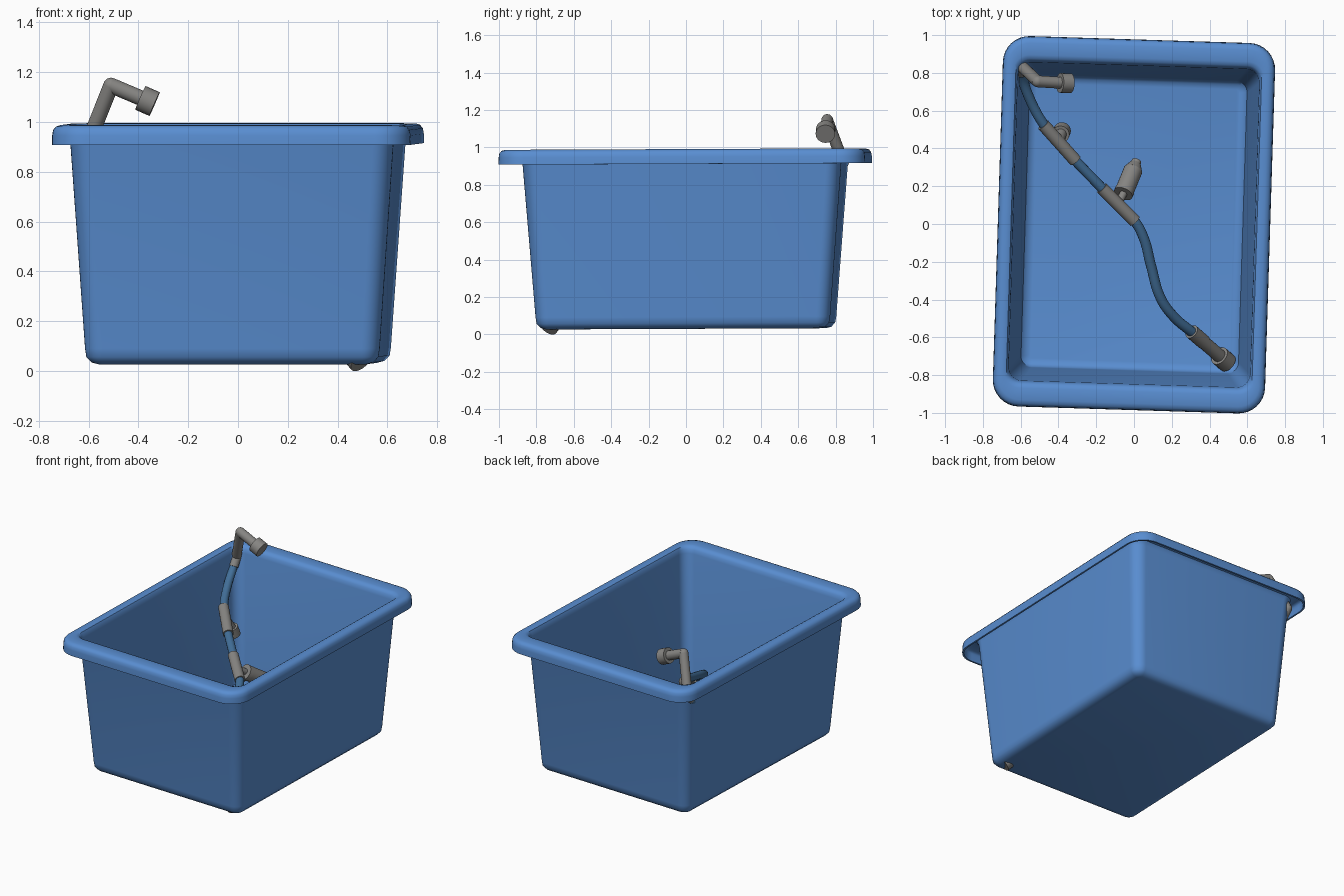
import bpy, bmesh, math
from mathutils import Vector

cube = bpy.data.objects.get("Cube")
if cube:
    bpy.data.objects.remove(cube, do_unlink=True)


def material(name, rgb):
    m = bpy.data.materials.new(name)
    m.use_nodes = True
    m.diffuse_color = (*rgb, 1)
    m.node_tree.nodes["Principled BSDF"].inputs["Base Color"].default_value = (*rgb, 1)
    return m


BLUE = material("tub blue", (0.10, 0.27, 0.64))
HOSE = material("hose blue", (0.055, 0.16, 0.32))
GREY = material("fitting grey", (0.24, 0.235, 0.225))


def finish(name, bm, mat):
    mesh = bpy.data.meshes.new(name)
    bm.to_mesh(mesh)
    bm.free()
    mesh.materials.append(mat)
    ob = bpy.data.objects.new(name, mesh)
    bpy.context.collection.objects.link(ob)
    return ob


def smooth(ob, degrees=35):
    bpy.ops.object.select_all(action="DESELECT")
    ob.select_set(True)
    bpy.context.view_layer.objects.active = ob
    for mod in list(ob.modifiers):
        bpy.ops.object.modifier_apply(modifier=mod.name)
    bpy.ops.object.shade_smooth_by_angle(angle=math.radians(degrees))


def rounded_ring(bm, hx, hy, r, z, steps=8):
    """Loop of vertices around a rounded rectangle."""
    verts = []
    for q, (sx, sy) in enumerate([(1, 1), (-1, 1), (-1, -1), (1, -1)]):
        for i in range(steps + 1):
            a = (q + i / steps) * math.pi / 2
            verts.append(bm.verts.new((sx * (hx - r) + r * math.cos(a),
                                       sy * (hy - r) + r * math.sin(a), z)))
    return verts


# Tub: inner skin from floor up and over the rolled lip (half x, half y, corner, height)
profile = [
    (0.535, 0.730, 0.02, 0.042),
    (0.560, 0.755, 0.04, 0.048),
    (0.576, 0.771, 0.055, 0.065),
    (0.580, 0.776, 0.06, 0.095),
    (0.639, 0.843, 0.07, 0.945),
    (0.643, 0.850, 0.07, 0.970),
    (0.651, 0.862, 0.075, 0.985),
    (0.664, 0.882, 0.085, 0.991),
    (0.688, 0.945, 0.11, 0.991),
    (0.705, 0.965, 0.125, 0.985),
    (0.716, 0.976, 0.135, 0.972),
    (0.720, 0.980, 0.14, 0.950),
    (0.721, 0.981, 0.14, 0.912),
]
bm = bmesh.new()
rings = [rounded_ring(bm, *p) for p in profile]
bm.faces.new(rings[0])
for low, high in zip(rings, rings[1:]):
    n = len(low)
    for i in range(n):
        j = (i + 1) % n
        bm.faces.new((low[j], low[i], high[i], high[j]))
tub = finish("tub", bm, BLUE)
tub.rotation_euler = (math.radians(0.25), 0, math.radians(-1.8))
shell = tub.modifiers.new("wall", "SOLIDIFY")
shell.thickness = 0.012
shell.offset = -1
smooth(tub)


def rod(name, start, end, r, r_end=None, sides=24):
    """Capped cylinder or cone between two points."""
    a, b = Vector(start), Vector(end)
    bm = bmesh.new()
    bmesh.ops.create_cone(bm, cap_ends=True, segments=sides, radius1=r,
                          radius2=r_end or r, depth=(b - a).length)
    ob = finish(name, bm, GREY)
    ob.location = (a + b) / 2
    ob.rotation_euler = (b - a).to_track_quat("Z", "Y").to_euler()
    smooth(ob)
    return ob


def joint(name, centre, r):
    bm = bmesh.new()
    bmesh.ops.create_uvsphere(bm, u_segments=24, v_segments=12, radius=r)
    ob = finish(name, bm, GREY)
    ob.location = centre
    smooth(ob)


# Hose running from the top elbow down to the floor outlet
path = [(-0.60, 0.84, 0.92), (-0.595, 0.79, 0.85), (-0.555, 0.67, 0.775),
        (-0.48, 0.53, 0.72), (-0.395, 0.425, 0.68), (-0.31, 0.335, 0.645),
        (-0.165, 0.185, 0.59), (-0.085, 0.10, 0.56), (0.0, 0.02, 0.53),
        (0.05, -0.07, 0.50), (0.09, -0.22, 0.45), (0.14, -0.39, 0.39),
        (0.21, -0.49, 0.33), (0.31, -0.575, 0.25), (0.40, -0.65, 0.15)]
curve = bpy.data.curves.new("hose", "CURVE")
curve.dimensions = "3D"
curve.bevel_depth = 0.027
curve.bevel_resolution = 5
curve.resolution_u = 6
curve.use_fill_caps = True
spline = curve.splines.new("BEZIER")
spline.bezier_points.add(len(path) - 1)
for point, co in zip(spline.bezier_points, path):
    point.co = co
    point.handle_left_type = point.handle_right_type = "AUTO"
curve.materials.append(HOSE)
bpy.context.collection.objects.link(bpy.data.objects.new("hose", curve))

# Top elbow with its spout
bend = (-0.51, 0.755, 1.147)
foot = (-0.60, 0.84, 0.92)
rod("elbow_sleeve", (-0.595, 0.80, 0.865), foot, 0.031)
joint("elbow_foot", foot, 0.031)
rod("elbow_riser", foot, bend, 0.031)
joint("elbow_bend", bend, 0.031)
rod("spout_arm", bend, (-0.38, 0.747, 1.092), 0.031)
rod("spout_cap", (-0.392, 0.747, 1.097), (-0.335, 0.745, 1.072), 0.052)

# Upper tee with a short branch pointing down
rod("upper_tee", (-0.48, 0.525, 0.718), (-0.31, 0.335, 0.646), 0.034)
rod("upper_branch", (-0.40, 0.44, 0.68), (-0.385, 0.48, 0.61), 0.030)
rod("upper_branch_cap", (-0.388, 0.475, 0.62), (-0.38, 0.495, 0.56), 0.046)

# Lower tee with a canister on its branch
rod("lower_tee", (-0.17, 0.19, 0.592), (0.005, 0.015, 0.528), 0.034)
rod("canister_stem", (-0.085, 0.10, 0.56), (-0.045, 0.185, 0.50), 0.020)
rod("canister_collar", (-0.057, 0.16, 0.515), (-0.048, 0.18, 0.50), 0.052)
rod("canister", (-0.05, 0.175, 0.505), (-0.005, 0.285, 0.43), 0.050)
rod("canister_shoulder", (-0.005, 0.285, 0.43), (0.008, 0.318, 0.408), 0.050, 0.030)
rod("canister_tip", (0.008, 0.318, 0.408), (0.014, 0.332, 0.398), 0.026)

# Floor outlet pushing through the bottom corner
rod("outlet_pipe", (0.305, -0.57, 0.255), (0.46, -0.705, 0.08), 0.036)
rod("outlet_collar", (0.305, -0.57, 0.255), (0.37, -0.626, 0.182), 0.039)
rod("outlet_cap", (0.452, -0.698, 0.088), (0.495, -0.735, 0.039), 0.052)
